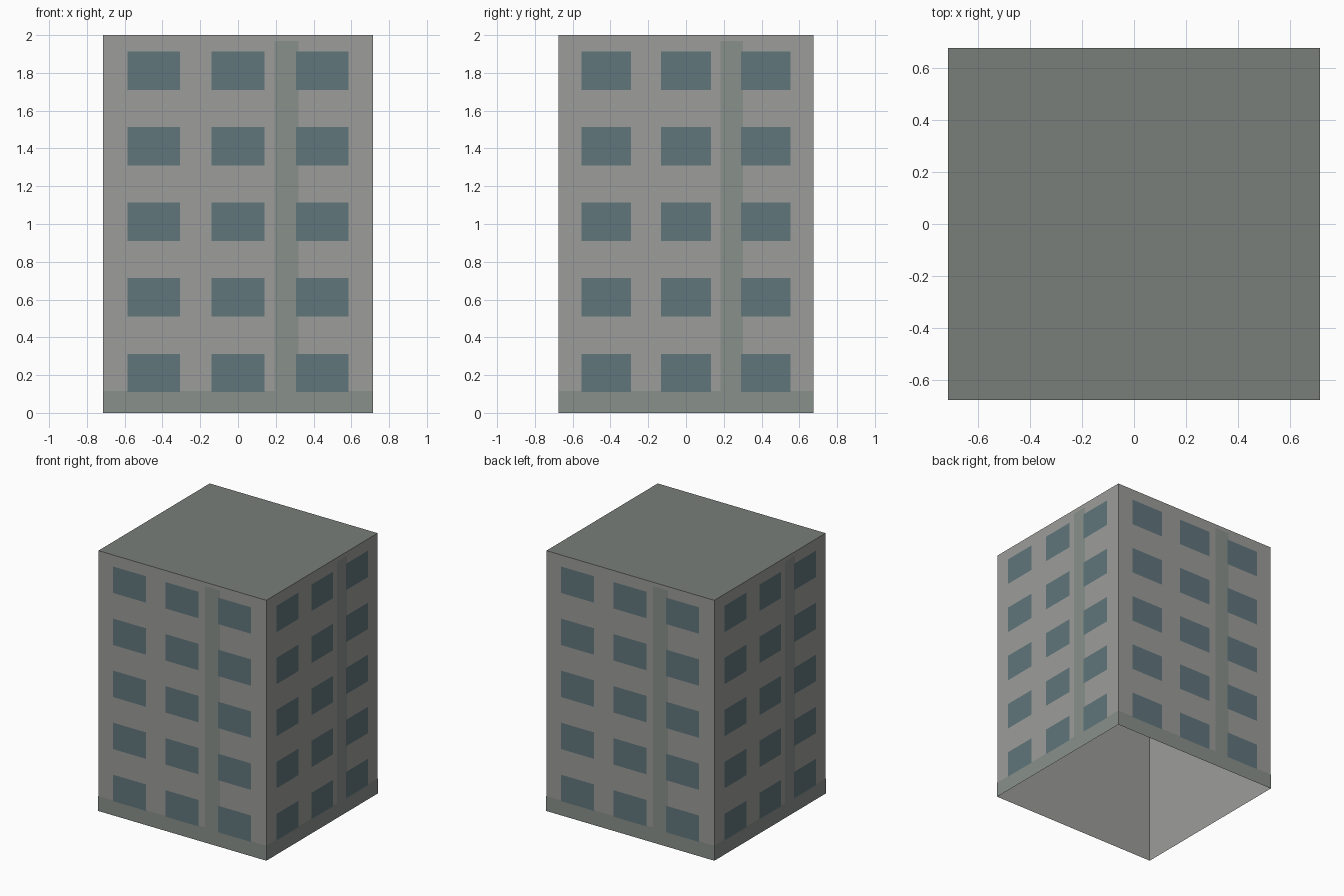
import bpy
from math import pi
from mathutils import Matrix, Vector

if "Cube" in bpy.data.objects:
    bpy.data.objects.remove(bpy.data.objects["Cube"])

HX, HY, H = 0.714, 0.676, 2.0
FLOORS = 5


def material(name, rgb):
    m = bpy.data.materials.new(name)
    m.diffuse_color = (*rgb, 1)
    m.use_nodes = True
    m.node_tree.nodes["Principled BSDF"].inputs["Base Color"].default_value = m.diffuse_color
    return m


WALL = material("concrete", (0.335, 0.335, 0.325))
TRIM = material("trim_grey", (0.25, 0.28, 0.26))
ROOF = material("roof_grey", (0.19, 0.21, 0.195))
GLASS = material("window_glass", (0.12, 0.182, 0.203))


def quads_object(name, quads, mat):
    verts = [v for q in quads for v in q]
    faces = [range(i, i + 4) for i in range(0, len(verts), 4)]
    me = bpy.data.meshes.new(name)
    me.from_pydata(verts, [], [tuple(f) for f in faces])
    me.materials.append(mat)
    ob = bpy.data.objects.new(name, me)
    bpy.context.collection.objects.link(ob)
    return ob


def panel(side, x0, x1, z0, z1, offset=0.0):
    """Upright rectangle on one side; x0, x1 are fractions of the half width."""
    half, depth = (HX, HY) if side % 2 == 0 else (HY, HX)
    y = -depth - offset
    rot = Matrix.Rotation(side * pi / 2, 3, 'Z')
    corners = ((x0, z0), (x1, z0), (x1, z1), (x0, z1))
    return [rot @ Vector((x * half, y, z)) for x, z in corners]


# Open-bottomed shell: four walls and a flat roof
quads_object("walls", [panel(s, -1, 1, 0, H) for s in range(4)], WALL)
quads_object("roof", [[Vector((-HX, -HY, H)), Vector((HX, -HY, H)),
                       Vector((HX, HY, H)), Vector((-HX, HY, H))]], ROOF)

# Thin surface layers repeated on every side
for s, side in enumerate(("front", "right", "back", "left")):
    # Vertical strip, right of the middle window column
    quads_object(side + "_strip", [panel(s, 0.272, 0.448, 0.03, 1.97, 0.001)], TRIM)
    # Base band
    quads_object(side + "_base_band", [panel(s, -1, 1, 0, 0.115, 0.002)], TRIM)
    # Window grid
    windows = [panel(s, c - 0.195, c + 0.195, 0.11 + 0.4 * f, 0.313 + 0.4 * f, 0.003)
               for f in range(FLOORS) for c in (-0.625, 0, 0.625)]
    quads_object(side + "_windows", windows, GLASS)
